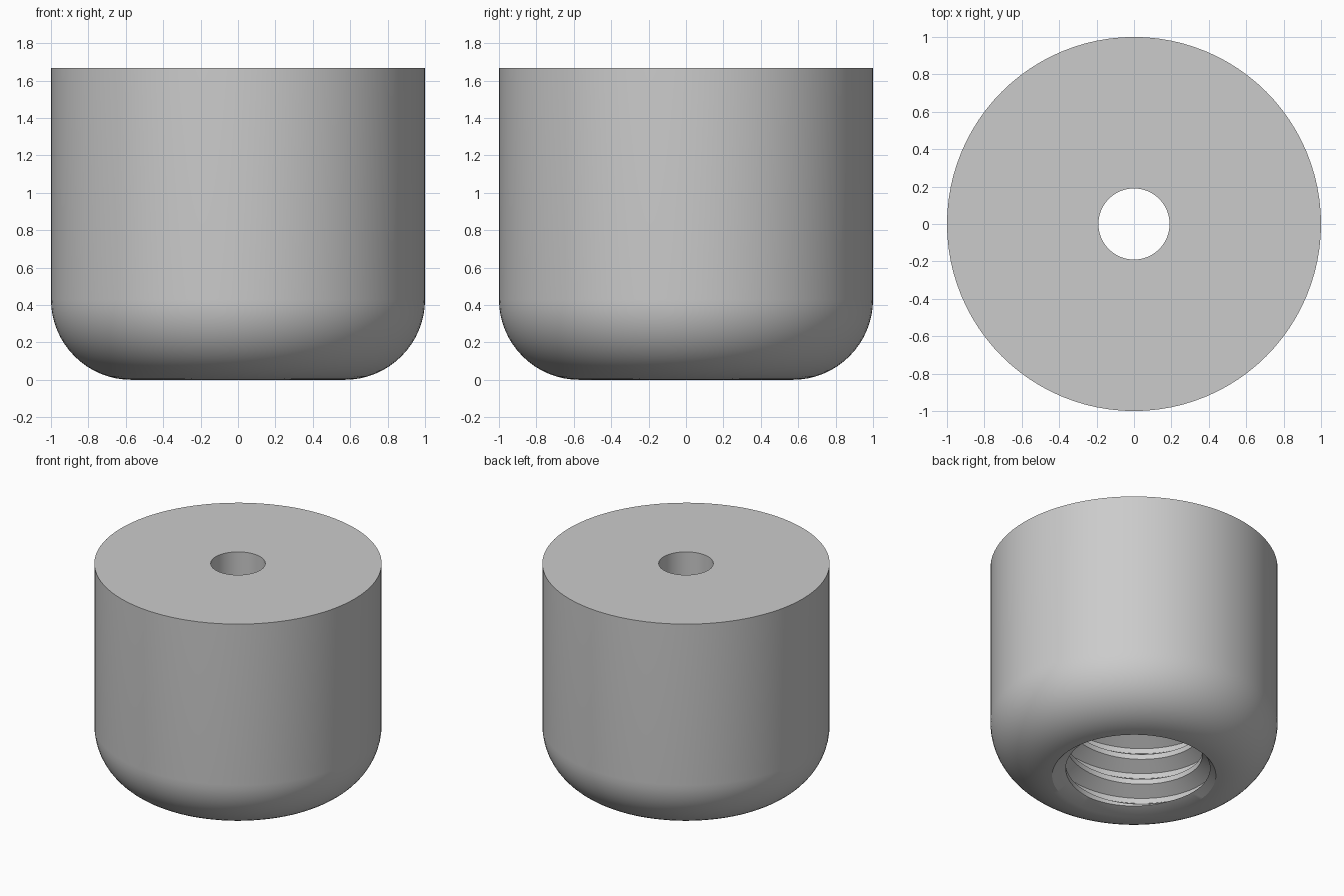
import bpy
import bmesh
from math import sin, cos, pi, radians, tau

cube = bpy.data.objects.get("Cube")
if cube:
    bpy.data.objects.remove(cube, do_unlink=True)

SEGMENTS = 96
HEIGHT, OUTER, FILLET = 1.667, 1.0, 0.43
ROOT, CREST, PITCH = 0.57, 0.475, 0.2
START, DEPTH = 0.03, 1.25
HOLE = 0.19
PHASE = radians(235)


def thread_radius(z, angle):
    """Bore radius of a right-handed trapezoid thread."""
    t = ((z - START) / PITCH - (angle - PHASE) / tau + 0.5) % 1 - 0.5
    blend = min(max((abs(t) - 0.1) / 0.3, 0), 1)
    return CREST + (ROOT - CREST) * blend


def section(angle):
    """Closed half section: top, wall, rounded base, threaded bore, roof, small hole."""
    points = [(HOLE, HEIGHT), (OUTER, HEIGHT)]
    for i in range(17):
        a = pi / 2 * i / 16
        points.append((OUTER - FILLET + FILLET * cos(a), FILLET - FILLET * sin(a)))
    turns = int(DEPTH / PITCH) + 3
    for k in range(-2, turns):
        for offset in (-0.4, -0.1, 0.1, 0.4):
            z = START + PITCH * (k + offset + (angle - PHASE) / tau)
            z = min(max(z, START), DEPTH)
            points.append((thread_radius(z, angle), z))
    points.append((HOLE, DEPTH))
    return points


# Knob body with its threaded socket
bm = bmesh.new()
columns = []
for j in range(SEGMENTS + 1):
    a = tau * j / SEGMENTS
    columns.append([bm.verts.new((r * cos(a), r * sin(a), z)) for r, z in section(a)])
for left, right in zip(columns, columns[1:]):
    for i in range(len(left)):
        n = (i + 1) % len(left)
        bm.faces.new((left[i], right[i], right[n], left[n]))
bmesh.ops.remove_doubles(bm, verts=bm.verts, dist=0.0001)
bmesh.ops.dissolve_degenerate(bm, dist=0.0001, edges=bm.edges)
bmesh.ops.recalc_face_normals(bm, faces=bm.faces)

mesh = bpy.data.meshes.new("threaded_knob")
bm.to_mesh(mesh)
bm.free()
knob = bpy.data.objects.new("threaded_knob", mesh)
bpy.context.collection.objects.link(knob)

# Plain grey
grey = bpy.data.materials.new("light_grey")
grey.use_nodes = True
color = (0.6, 0.6, 0.6, 1)
grey.diffuse_color = color
grey.node_tree.nodes["Principled BSDF"].inputs["Base Color"].default_value = color
mesh.materials.append(grey)

bpy.ops.object.select_all(action="DESELECT")
knob.select_set(True)
bpy.context.view_layer.objects.active = knob
bpy.ops.object.shade_smooth_by_angle(angle=radians(25))
